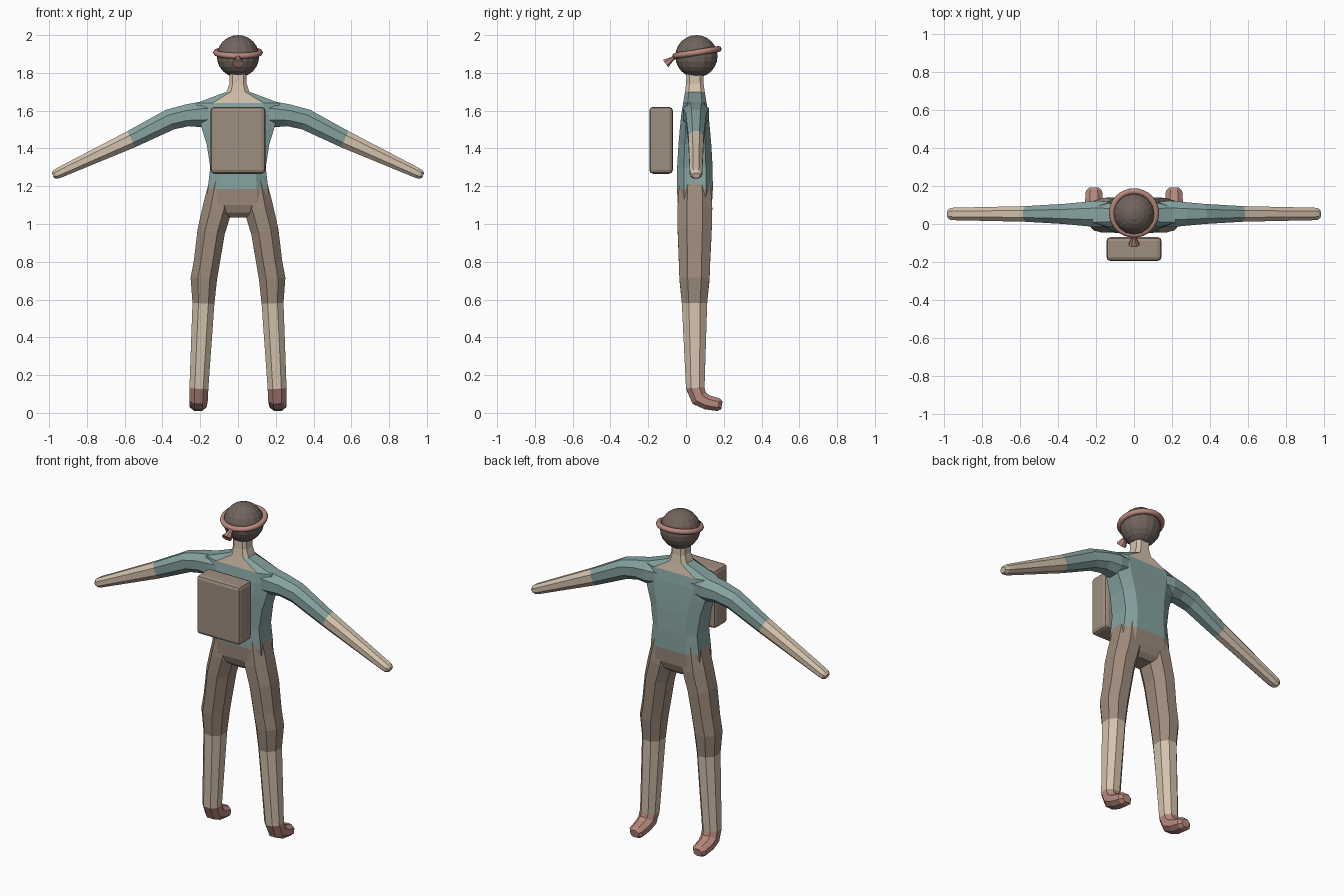
import bpy, bmesh, math
from mathutils import Vector, Matrix

if "Cube" in bpy.data.objects:
    bpy.data.objects.remove(bpy.data.objects["Cube"])


def material(name, r, g, b):
    m = bpy.data.materials.new(name)
    m.diffuse_color = [((c / 255 + 0.055) / 1.055) ** 2.4 for c in (r, g, b)] + [1]
    m.use_nodes = True
    m.node_tree.nodes["Principled BSDF"].inputs["Base Color"].default_value = m.diffuse_color
    return m


SKIN = material("skin", 212, 194, 173)
SHIRT = material("teal shirt", 134, 163, 161)
TROUSERS = material("brown trousers", 158, 139, 124)
HAIR = material("dark brown head", 113, 100, 92)
RED = material("dusty red", 184, 137, 126)
PACK = material("pack brown", 158, 141, 126)


def finish(name, bm, mats):
    bmesh.ops.recalc_face_normals(bm, faces=bm.faces)
    me = bpy.data.meshes.new(name)
    bm.to_mesh(me)
    bm.free()
    for m in mats:
        me.materials.append(m)
    ob = bpy.data.objects.new(name, me)
    bpy.context.collection.objects.link(ob)
    return ob


def section(a, b, k):
    """Eight-sided cross-section with half sizes a, b."""
    q = [(a, -b * k), (a, b * k), (a * k, b), (-a * k, b)]
    return q + [(-x, -y) for x, y in q]


def tube(name, rings, side, mats, bands, k=0.45):
    """Loft rings (centre, half size along side, half size across)."""
    bm = bmesh.new()
    pts = [Vector(r[0]) for r in rings]
    u = Vector(side)
    loops = []
    for i, (c, a, b) in enumerate(rings):
        t = (pts[min(i + 1, len(pts) - 1)] - pts[max(i - 1, 0)]).normalized()
        v = t.cross(u).normalized()
        w = v.cross(t)
        loops.append([bm.verts.new(pts[i] + w * x + v * y)
                      for x, y in section(a, b, k)])
    for i in range(len(loops) - 1):
        for j in range(8):
            n = (j + 1) % 8
            f = bm.faces.new((loops[i][j], loops[i][n],
                              loops[i + 1][n], loops[i + 1][j]))
            f.material_index = bands[i]
    bm.faces.new(loops[0]).material_index = bands[0]
    bm.faces.new(loops[-1]).material_index = bands[-1]
    return finish(name, bm, mats)


# Torso from neck to crotch: z, half width, half depth
levels = [(1.80, .045, .045), (1.745, .045, .046), (1.70, .06, .052),
          (1.64, .22, .062), (1.58, .21, .072), (1.50, .19, .08),
          (1.42, .165, .087), (1.30, .147, .094), (1.185, .16, .095),
          (1.10, .165, .09), (1.06, .11, .075), (1.035, .06, .05)]
torso = tube("torso", [((0, .047, z), a, b) for z, a, b in levels], (1, 0, 0),
             [SKIN, SHIRT, TROUSERS], [0, 0, 0, 1, 1, 1, 1, 1, 2, 2, 2], .62)
# Collar: the sides of the neck base belong to the shirt
for p in torso.data.polygons:
    if 1.64 < p.center.z < 1.70 and abs(p.center.x) > .03:
        p.material_index = 1

for s, label in ((-1, "left"), (1, "right")):
    # Arm: x, z, half depth, half height
    arm = [(.10, 1.585, .06, .055), (.19, 1.58, .07, .068), (.27, 1.575, .062, .058),
           (.36, 1.553, .053, .056), (.565, 1.449, .041, .047),
           (.945, 1.272, .033, .028), (.965, 1.263, .031, .025), (.98, 1.257, .02, .015)]
    tube(label + "_arm", [((s * x, .053, z), a, b) for x, z, a, b in arm],
         (0, 1, 0), [SHIRT, SKIN], [0, 0, 0, 0, 1, 1, 1])

    # Leg and foot: centre x, y, z, half width, half depth
    leg = [(.088, .047, 1.25, .058, .08), (.11, .047, 1.08, .078, .092),
           (.142, .046, .96, .073, .09), (.165, .045, .80, .069, .083),
           (.181, .045, .71, .070, .080), (.183, .045, .58, .058, .067),
           (.207, .049, .13, .05, .049), (.209, .070, .078, .049, .046),
           (.211, .112, .056, .047, .039), (.211, .172, .043, .043, .034),
           (.211, .190, .040, .027, .022)]
    tube(label + "_leg", [((s * x, y, z), a, b) for x, y, z, a, b in leg],
         (1, 0, 0), [TROUSERS, SKIN, RED], [0, 0, 0, 0, 0, 1, 2, 2, 2, 2])

# Head
bm = bmesh.new()
bmesh.ops.create_uvsphere(bm, u_segments=16, v_segments=12, radius=.112,
                          matrix=Matrix.Translation((0, .055, 1.888)))
finish("head", bm, [HAIR])

# Headband, tilted down towards the knot
bpy.ops.mesh.primitive_torus_add(major_segments=32, minor_segments=8,
                                 major_radius=.116, minor_radius=.016,
                                 location=(0, .058, 1.908),
                                 rotation=(math.radians(9), 0, 0))
band = bpy.context.object
band.name = "headband"
band.data.materials.append(RED)
for p in band.data.polygons:
    p.use_smooth = True

# Flared knot tail
tube("headband_knot", [((0, -.055, 1.887), .012, .010), ((0, -.075, 1.873), .014, .012),
                       ((0, -.108, 1.849), .028, .024)],
     (1, 0, 0), [RED], [0, 0])

# Backpack
bm = bmesh.new()
bmesh.ops.create_cube(bm, size=1, matrix=Matrix.Translation((0, -.132, 1.443))
                      @ Matrix.Diagonal((.29, .125, .354, 1)))
bmesh.ops.bevel(bm, geom=bm.edges[:], offset=.02, segments=2,
                profile=.5, affect='EDGES')
finish("backpack", bm, [PACK])
